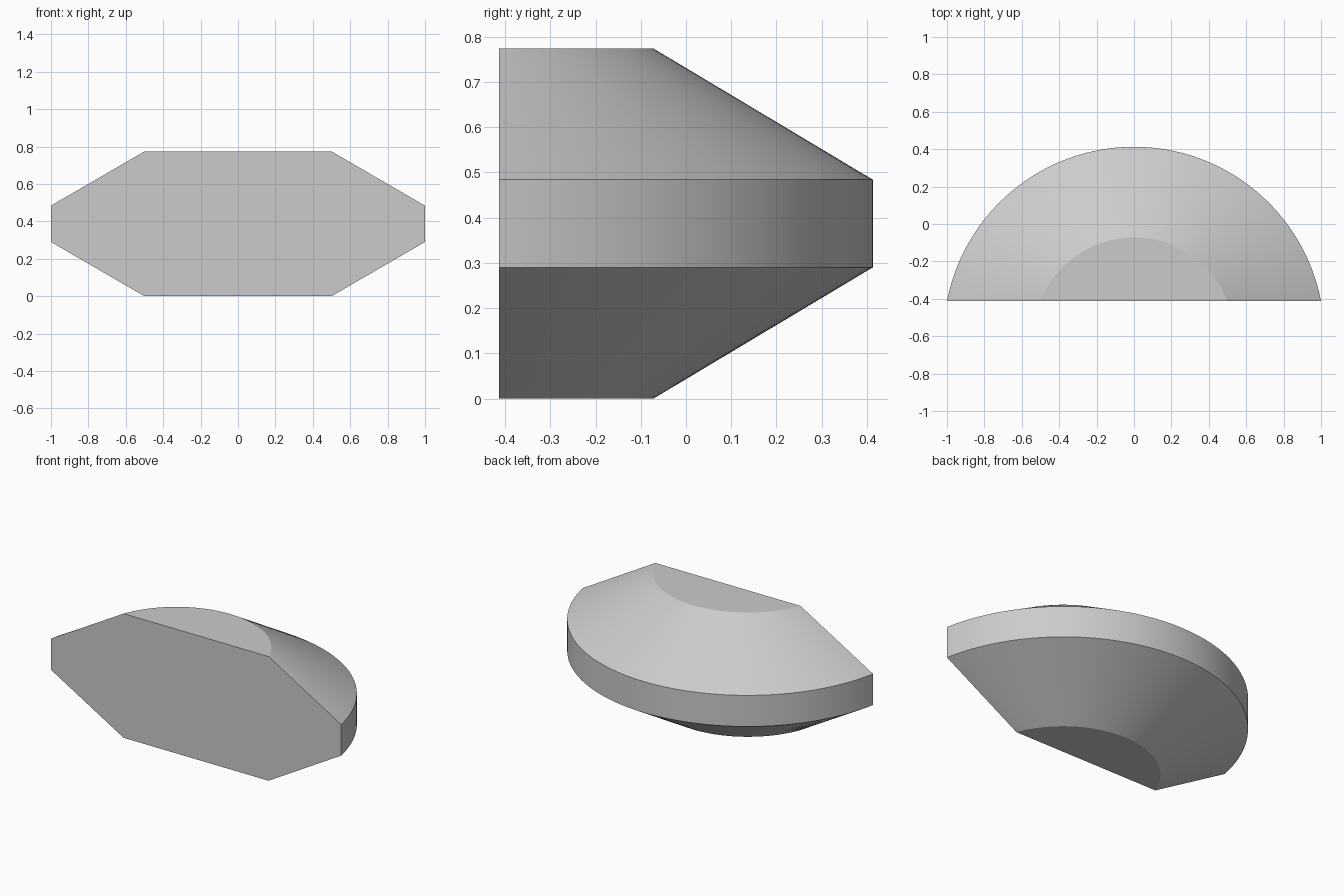
import bpy, bmesh, math

cube = bpy.data.objects.get("Cube")
if cube:
    bpy.data.objects.remove(cube, do_unlink=True)

FRONT_Y = -0.413
SEGMENTS = 64

grey = bpy.data.materials.new("light grey")
grey.use_nodes = True
colour = (0.6, 0.6, 0.6, 1)
grey.diffuse_color = colour
grey.node_tree.nodes["Principled BSDF"].inputs["Base Color"].default_value = colour


def arc_ring(bm, half_width, depth, z):
    """Arc from the right end of the flat front, round the back, to the left."""
    radius = (half_width ** 2 + depth ** 2) / (2 * depth)
    centre_y = FRONT_Y + depth - radius
    sweep = math.atan2(half_width, radius - depth)
    ring = []
    for i in range(SEGMENTS + 1):
        a = sweep * (2 * i / SEGMENTS - 1)
        ring.append(bm.verts.new((radius * math.sin(a), centre_y + radius * math.cos(a), z)))
    return ring


# Half disc with a straight rim band and tapered top and bottom
bm = bmesh.new()
rings = [arc_ring(bm, *section) for section in (
    (0.5, 0.341, 0), (1, 0.826, 0.29), (1, 0.826, 0.484), (0.5, 0.341, 0.774))]
for low, high in zip(rings, rings[1:]):
    for i in range(SEGMENTS):
        bm.faces.new((low[i], low[i + 1], high[i + 1], high[i]))

# Flat bottom, top and front
bm.faces.new(rings[0])
bm.faces.new(rings[-1])
bm.faces.new([r[0] for r in rings] + [r[-1] for r in reversed(rings)])
bmesh.ops.recalc_face_normals(bm, faces=bm.faces)

mesh = bpy.data.meshes.new("half_disc_body")
bm.to_mesh(mesh)
bm.free()
mesh.materials.append(grey)
body = bpy.data.objects.new("half_disc_body", mesh)
bpy.context.collection.objects.link(body)

bpy.context.view_layer.objects.active = body
body.select_set(True)
bpy.ops.object.shade_smooth_by_angle(angle=math.radians(20))
